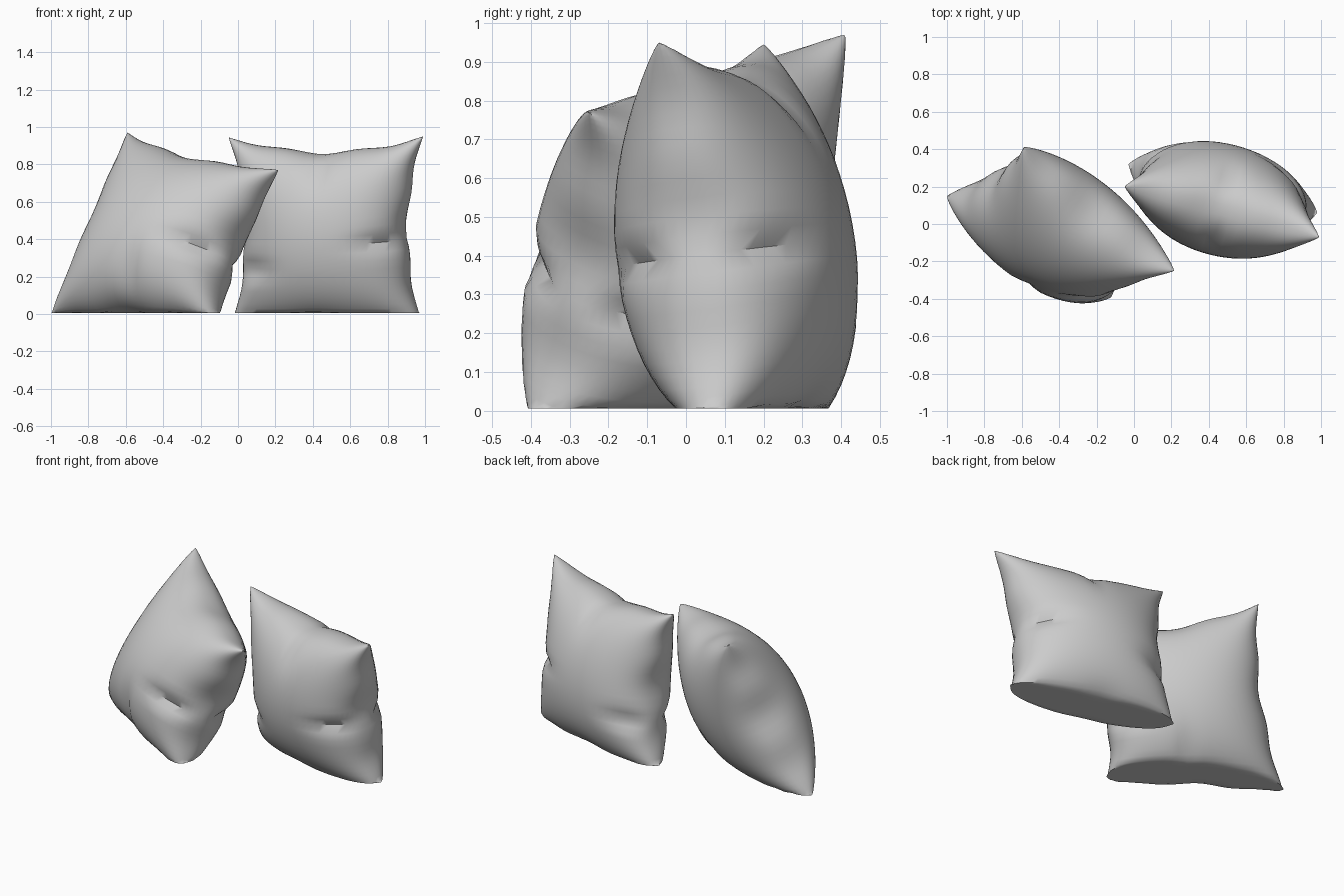
import bpy, bmesh, math
from mathutils import Vector

if "Cube" in bpy.data.objects:
    bpy.data.objects.remove(bpy.data.objects["Cube"])

fabric = bpy.data.materials.new("light_grey_fabric")
fabric.diffuse_color = (0.6, 0.6, 0.6, 1)
fabric.use_nodes = True
fabric.node_tree.nodes["Principled BSDF"].inputs["Base Color"].default_value = fabric.diffuse_color

N = 32          # grid cells across each pillow panel
FLOOR = 0.006


def mix(a, b, f):
    return a * (1 - f) + b * f


def pillow(name, tl, tr, bl, br, front, back, pinch, folds):
    """Two bulging panels sewn along a pinched seam, flattened on the floor.
    pinch = inward pull of the left, right, top and bottom seams
    folds = (s, t, width, height, depth) dents in the bulge"""
    tl, tr, bl, br = map(Vector, (tl, tr, bl, br))
    normal = ((tr + br) - (tl + bl)).cross((tl + tr) - (bl + br)).normalized()

    def point(i, j, side):
        s = math.sin(math.pi / 2 * (2 * i / N - 1))
        t = math.sin(math.pi / 2 * (2 * j / N - 1))
        # seam pulled inward between the corners, with small puckers
        ps = mix(pinch[0], pinch[1], (s + 1) / 2)
        pt = mix(pinch[3], pinch[2], (t + 1) / 2)
        ps += 0.02 * math.sin(9 * t + 1) * abs(s) ** 8
        pt += 0.02 * math.sin(8 * s + 2) * abs(t) ** 8
        a = (s * (1 - ps * (1 - t * t)) + 1) / 2
        b = (t * (1 - pt * (1 - s * s)) + 1) / 2
        base = mix(mix(bl, br, a), mix(tl, tr, a), b)
        # rounded bulge, heavier towards the bottom
        h = (max(0, (1 - s * s) * (1 - t * t))) ** 0.44 * (1 - 0.1 * t)
        for fs, ft, w, k, d in folds:
            h *= 1 - d * math.exp(-((s - fs) / w) ** 2 - ((t - ft) / k) ** 2)
        p = base + normal * h * (front if side > 0 else -back)
        p.z = max(p.z, FLOOR)
        return p

    bm = bmesh.new()
    for side in (1, -1):
        g = [[bm.verts.new(point(i, j, side)) for j in range(N + 1)]
             for i in range(N + 1)]
        for i in range(N):
            for j in range(N):
                q = [g[i][j], g[i + 1][j], g[i + 1][j + 1], g[i][j + 1]]
                bm.faces.new(q if side > 0 else q[::-1])
    bmesh.ops.remove_doubles(bm, verts=bm.verts, dist=0.0005)
    me = bpy.data.meshes.new(name)
    bm.to_mesh(me)
    bm.free()
    me.materials.append(fabric)
    ob = bpy.data.objects.new(name, me)
    bpy.context.collection.objects.link(ob)
    bpy.ops.object.select_all(action='DESELECT')
    ob.select_set(True)
    bpy.context.view_layer.objects.active = ob
    bpy.ops.object.shade_smooth_by_angle(angle=math.radians(50))


# left pillow, leaning back and rolled to one side
pillow("left_pillow",
       (-0.59, 0.41, 0.97), (0.215, -0.25, 0.77),
       (-1.0, 0.15, -0.02), (-0.12, -0.39, -0.05),
       0.33, 0.30, (0.12, 0.16, 0.12, 0.06),
       [(0.95, -0.2, 0.35, 0.10, 0.35), (0.1, -0.75, 0.10, 0.35, 0.10)])

# right pillow, nearly upright
pillow("right_pillow",
       (-0.05, 0.20, 0.945), (0.99, -0.07, 0.95),
       (-0.03, 0.32, -0.05), (0.98, 0.06, -0.05),
       0.30, 0.29, (0.17, 0.17, 0.17, 0.04),
       [(0.95, -0.1, 0.35, 0.08, 0.3), (-0.95, -0.4, 0.3, 0.10, 0.3),
        (0.0, 0.95, 0.10, 0.3, 0.2)])
